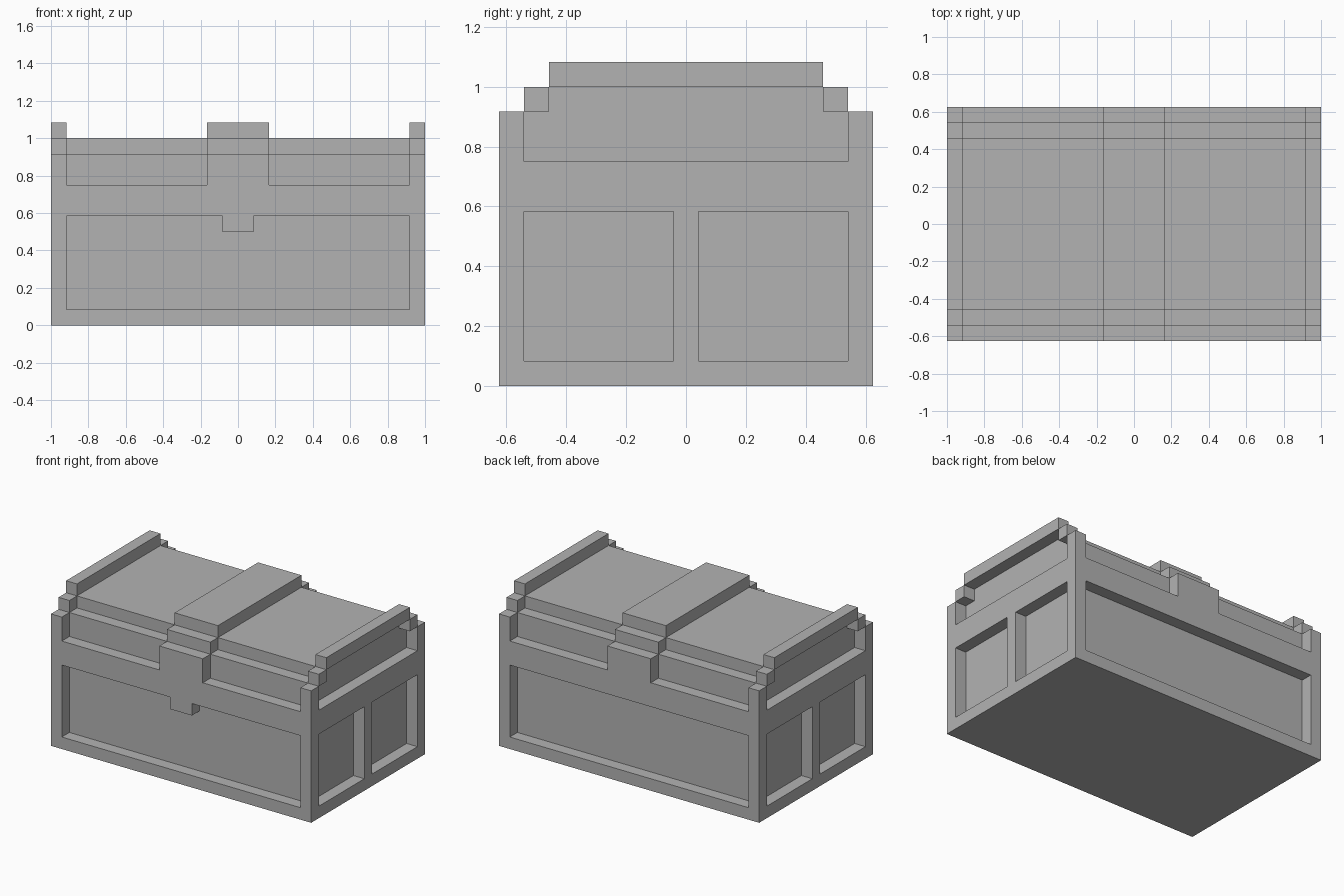
import bpy
import bmesh

if "Cube" in bpy.data.objects:
    bpy.data.objects.remove(bpy.data.objects["Cube"])

U = 1 / 12  # the chest sits on a 24 x 15 x 13 block grid

grey = bpy.data.materials.new("plain grey")
grey.diffuse_color = (0.45, 0.45, 0.45, 1)
grey.use_nodes = True
grey.node_tree.nodes["Principled BSDF"].inputs["Base Color"].default_value = grey.diffuse_color


def finish(name, bm):
    bmesh.ops.recalc_face_normals(bm, faces=bm.faces)
    mesh = bpy.data.meshes.new(name)
    bm.to_mesh(mesh)
    bm.free()
    mesh.materials.append(grey)
    obj = bpy.data.objects.new(name, mesh)
    bpy.context.collection.objects.link(obj)
    return obj


def box(name, x0, x1, y0, y1, z0, z1):
    bm = bmesh.new()
    bmesh.ops.create_cube(bm, size=1)
    for v in bm.verts:
        v.co.x = (x0 if v.co.x < 0 else x1) * U
        v.co.y = (y0 if v.co.y < 0 else y1) * U
        v.co.z = (z0 if v.co.z < 0 else z1) * U
    return finish(name, bm)


def extrude_profile(name, half, x0, x1):
    """Extrude a y/z half profile, mirrored in y, along x."""
    points = half + [(-y, z) for y, z in reversed(half)]
    bm = bmesh.new()
    face = bm.faces.new([bm.verts.new((x0 * U, y * U, z * U)) for y, z in points])
    new = bmesh.ops.extrude_face_region(bm, geom=[face])["geom"]
    bmesh.ops.translate(bm, vec=((x1 - x0) * U, 0, 0),
                        verts=[g for g in new if isinstance(g, bmesh.types.BMVert)])
    return finish(name, bm)


# Base, recessed walls, rim and stepped lid
box("base", -12, 12, -7.5, 7.5, 0, 1)
box("wall_panels", -11, 11, -6.5, 6.5, 1, 7)
box("rim", -12, 12, -7.5, 7.5, 7, 9)
extrude_profile("lid_panels", [(6.5, 9), (6.5, 11), (5.5, 11), (5.5, 12)], -11, 11)

# Corner posts below the rim and side dividers
for sx, side in ((-1, "left"), (1, "right")):
    xs = sorted((11 * sx, 12 * sx))
    box(f"{side}_divider", *xs, -0.5, 0.5, 1, 7)
    for sy, end in ((-1, "front"), (1, "back")):
        box(f"{end}_{side}_post", *xs, *sorted((6.5 * sy, 7.5 * sy)), 1, 7)

# Three straps climbing over the lid in steps
for name, x0, x1 in (("left", -12, -11), ("middle", -2, 2), ("right", 11, 12)):
    box(f"{name}_strap_top", x0, x1, -5.5, 5.5, 12, 13)
    for sy, end in ((-1, "front"), (1, "back")):
        box(f"{name}_strap_{end}", x0, x1, *sorted((6.5 * sy, 7.5 * sy)), 9, 11)
        box(f"{name}_strap_{end}_step", x0, x1, *sorted((5.5 * sy, 6.5 * sy)), 11, 12)

# Latch under the front rim
box("latch", -1, 1, -7.5, -6.5, 6, 7)
